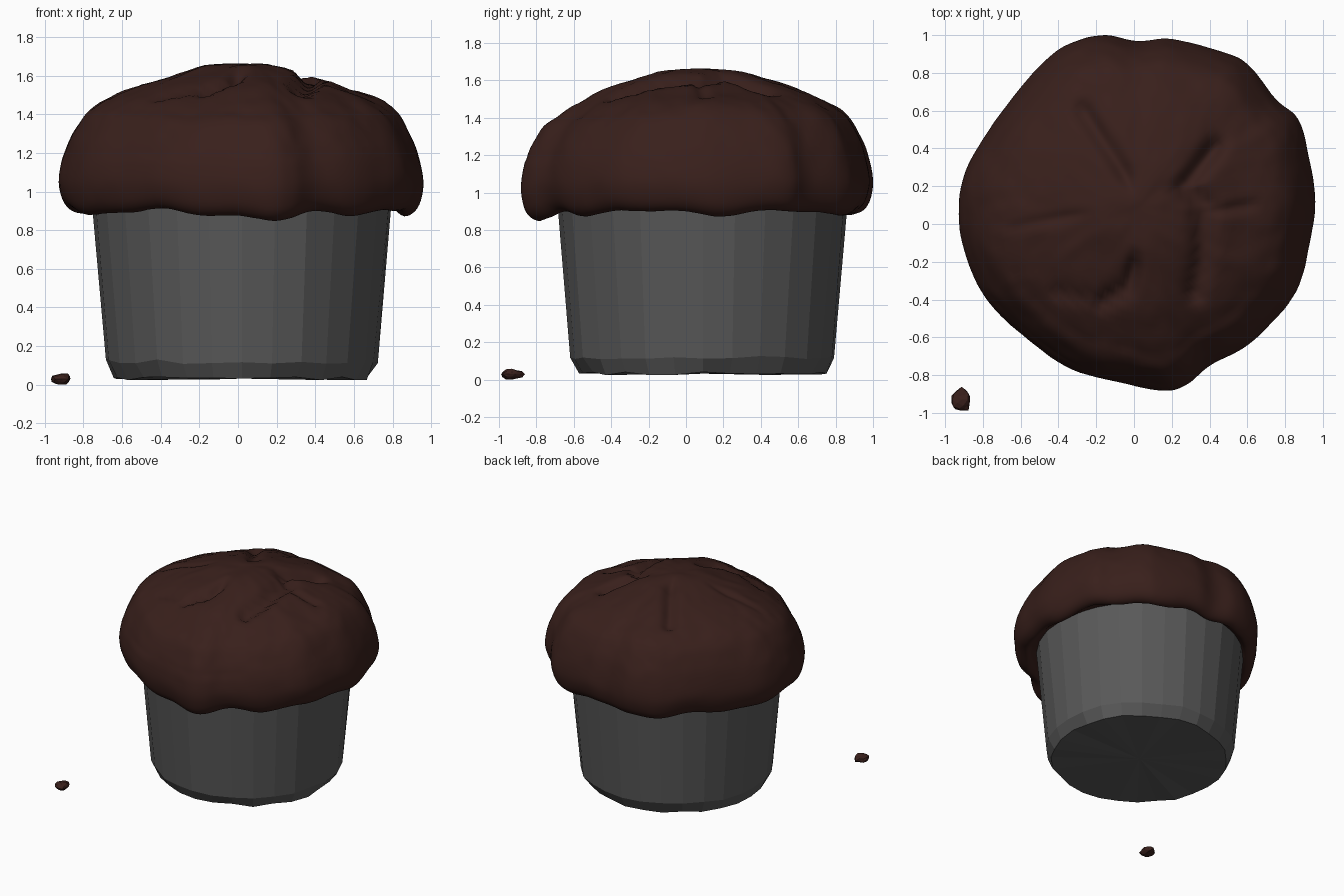
import bpy, bmesh, math, random
from mathutils import Vector, noise

if "Cube" in bpy.data.objects:
    bpy.data.objects.remove(bpy.data.objects["Cube"])

random.seed(4)
C = Vector((0.02, 0.09))      # shared axis of cup and cake


def material(name, rgb):
    m = bpy.data.materials.new(name)
    m.diffuse_color = (*rgb, 1)
    m.use_nodes = True
    m.node_tree.nodes["Principled BSDF"].inputs["Base Color"].default_value = m.diffuse_color
    return m


def spline(pts, steps, closed):
    """Catmull-Rom curve through 2D points."""
    n, out = len(pts), []
    P = [Vector(p) for p in pts]
    get = (lambda i: P[i % n]) if closed else (lambda i: P[max(0, min(n - 1, i))])
    for i in range(n if closed else n - 1):
        a, b, c, d = (get(i + k) for k in (-1, 0, 1, 2))
        for s in range(steps):
            t = s / steps
            out.append(0.5 * (2 * b + (c - a) * t + (2 * a - 5 * b + 4 * c - d) * t * t
                              + (3 * b - a - 3 * c + d) * t ** 3))
    if not closed:
        out.append(P[-1])
    return out


def loft(name, rings, mat, smooth, top=None, bottom=None):
    """Skin rings listed from top to bottom; optional end points close it."""
    bm = bmesh.new()
    rows = [[bm.verts.new(p) for p in r] for r in rings]
    n = len(rows[0])
    for a, b in zip(rows, rows[1:]):
        for j in range(n):
            k = (j + 1) % n
            bm.faces.new((a[j], b[j], b[k], a[k]))
    for point, row in ((top, rows[0]), (bottom, rows[-1])):
        if point is not None:
            v = bm.verts.new(point)
            for j in range(n):
                bm.faces.new((v, row[j], row[(j + 1) % n]))
    bmesh.ops.recalc_face_normals(bm, faces=bm.faces)
    return finish(name, bm, mat, smooth)


def finish(name, bm, mat, smooth=False):
    me = bpy.data.meshes.new(name)
    bm.to_mesh(me)
    bm.free()
    ob = bpy.data.objects.new(name, me)
    bpy.context.collection.objects.link(ob)
    me.materials.append(mat)
    for p in me.polygons:
        p.use_smooth = smooth
    return ob


chocolate = material("chocolate", (0.04, 0.014, 0.011))
paper = material("grey_paper", (0.1, 0.1, 0.1))

# Cake top: outline seen from above and a dome profile (radius factor, z)
outline = [(.96, .12), (.93, .35), (.87, .55), (.75, .66), (.61, .84), (.48, .91), (.2, .98),
           (.02, .97), (-.15, 1.0), (-.3, .97), (-.43, .9), (-.6, .72), (-.8, .45), (-.9, .25),
           (-.93, .08), (-.91, -.1), (-.83, -.32), (-.73, -.46), (-.55, -.62), (-.33, -.77),
           (-.07, -.84), (.15, -.885), (.28, -.85), (.4, -.75), (.6, -.64), (.75, -.5),
           (.87, -.33), (.93, -.1)]
profile = [(.02, 1.66), (.2, 1.65), (.4, 1.6), (.6, 1.535), (.75, 1.475), (.85, 1.41),
           (.92, 1.31), (.97, 1.2), (1, 1.06), (.985, .96), (.95, .905), (.9, .885), (.86, .91)]

# Cracks in the crust: polyline, half width, depth
cracks = [([(-.04, .25), (-.27, .6)], .05, .05),
          ([(.42, .4), (.27, .2), (.37, .1), (.36, -.2), (.32, -.36)], .05, .07),
          ([(0, -.22), (-.03, -.34), (-.17, -.41)], .04, .06),
          ([(.36, .05), (.62, .1)], .03, .025),
          ([(-.17, -.41), (-.42, -.36)], .03, .025),
          ([(-.3, .05), (-.65, -.02)], .03, .012)]


def seg_dist(p, a, b):
    ab = b - a
    t = max(0, min(1, (p - a).dot(ab) / ab.length_squared))
    return (p - a - ab * t).length


def crack_depth(p):
    total = 0
    for pts, w, d in cracks:
        V = [Vector(q) for q in pts]
        dist = min(seg_dist(p, a, b) for a, b in zip(V, V[1:]))
        total = max(total, d * math.exp(-(dist / w) ** 2))
    return total


rim = spline(outline, 6, True)
rings = []
for f, z in spline(profile, 4, False):
    ring = []
    for q in rim:
        d = q - C
        a = math.atan2(d.y, d.x)
        p = C + d * f
        low = max(0, min(1, (1.2 - z) / .25))
        lobe = math.exp(-((a + 1.38) / .2) ** 2)
        sag = low * (.045 * lobe + .012 * math.sin(7 * a + 1) + .008 * math.sin(13 * a) - .008)
        n = noise.noise(Vector((p.x * 4, p.y * 4, z * 3))) * .014
        n += noise.noise(Vector((p.x * 13, p.y * 13, z * 9))) * .007
        front = .05 * max(0, -math.sin(a)) * max(0, 1 - abs(f - .8) / .25) * (z > 1.2)
        p = p + d * n * .4
        top = 1 if z > 1.2 else 0
        ring.append((p.x, p.y, z - sag - front + n * (.9 if top else .4) - top * crack_depth(p)))
    rings.append(ring)
# Underside tucks in to the cup wall
for r, z in ((.765, .94), (.74, .95)):
    rings.append([(*(C + (q - C).normalized() * r), z) for q in rim])
cake = loft("cake_top", rings, chocolate, True, top=(C.x, C.y, 1.66))

# Paper cup: faceted, tapered, slightly crumpled toward the bottom
SIDES = 28
cup = []
for r, z, jr, jz in ((.778, .96, .004, 0), (.705, .12, .007, .012), (.655, .032, .01, .009)):
    ring = []
    for i in range(SIDES):
        a = 2 * math.pi * i / SIDES
        rr = r + random.uniform(-jr, jr)
        ring.append((C.x + rr * math.cos(a), C.y + rr * math.sin(a),
                     z + random.uniform(-jz, jz)))
    cup.append(ring)
loft("paper_cup", cup, paper, False, bottom=(C.x, C.y, .032))

# Fallen crumb
bm = bmesh.new()
bmesh.ops.create_icosphere(bm, subdivisions=2, radius=1)
for v in bm.verts:
    k = 1 + .3 * noise.noise(v.co * 1.7)
    v.co = Vector((-.913 + v.co.x * .054 * k, -.93 + v.co.y * .06 * k, .034 + v.co.z * .029 * k))
lift = min(v.co.z for v in bm.verts)
bmesh.ops.translate(bm, verts=bm.verts, vec=(0, 0, -lift))
finish("crumb", bm, chocolate)
